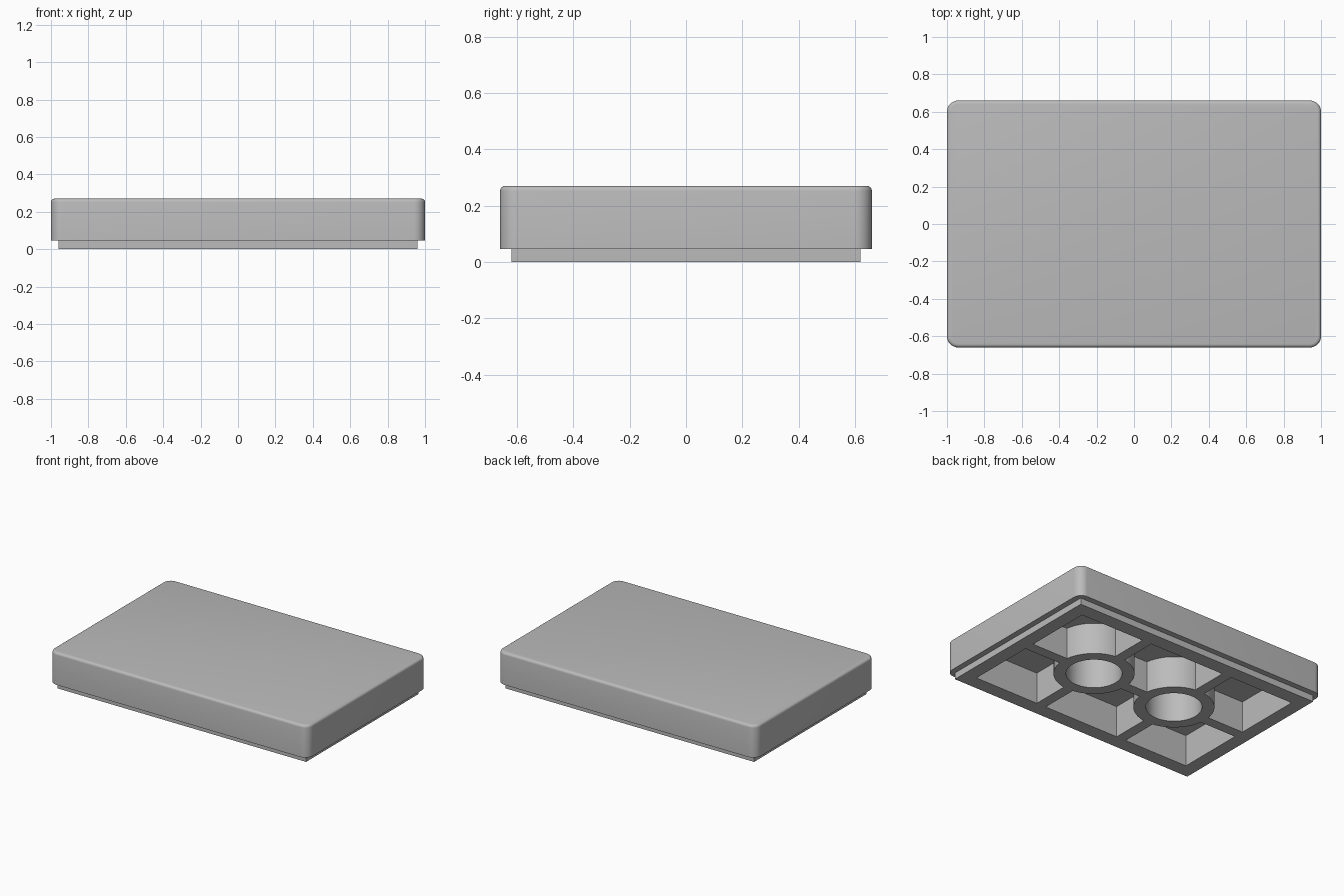
import bpy, bmesh, math

if "Cube" in bpy.data.objects:
    bpy.data.objects.remove(bpy.data.objects["Cube"], do_unlink=True)

# Main dimensions
HALF_X, HALF_Y, TOP = 1.0, 0.66, 0.27
LIP_X, LIP_Y, LIP_TOP = 0.96, 0.62, 0.045
CAVITY_X, CAVITY_Y, CEILING = 0.865, 0.52, 0.22
RING_X, RING_OUT, RING_IN = 0.33, 0.257, 0.178
RIB = 0.037

grey = bpy.data.materials.new("light grey plastic")
grey.use_nodes = True
colour = (0.5, 0.5, 0.5, 1)
grey.diffuse_color = colour
grey.node_tree.nodes["Principled BSDF"].inputs["Base Color"].default_value = colour


def finish(name, bm):
    bmesh.ops.recalc_face_normals(bm, faces=bm.faces)
    mesh = bpy.data.meshes.new(name)
    bm.to_mesh(mesh)
    bm.free()
    obj = bpy.data.objects.new(name, mesh)
    bpy.context.collection.objects.link(obj)
    mesh.materials.append(grey)
    return obj


def box_mesh(x0, x1, y0, y1, z0, z1):
    bm = bmesh.new()
    bmesh.ops.create_cube(bm, size=1)
    for v in bm.verts:
        v.co.x = x1 if v.co.x > 0 else x0
        v.co.y = y1 if v.co.y > 0 else y0
        v.co.z = z1 if v.co.z > 0 else z0
    return bm


def box(name, *bounds):
    return finish(name, box_mesh(*bounds))


def smooth(obj):
    bpy.ops.object.select_all(action="DESELECT")
    obj.select_set(True)
    bpy.context.view_layer.objects.active = obj
    bpy.ops.object.shade_smooth_by_angle(angle=math.radians(35))


def hollow(obj, cutter):
    mod = obj.modifiers.new("cavity", "BOOLEAN")
    mod.operation = "DIFFERENCE"
    mod.solver = "EXACT"
    mod.object = cutter


# Lid with rounded corners and a softened top edge
bm = box_mesh(-HALF_X, HALF_X, -HALF_Y, HALF_Y, LIP_TOP, TOP)
upright = [e for e in bm.edges if abs(e.verts[0].co.z - e.verts[1].co.z) > 0.1]
bmesh.ops.bevel(bm, geom=upright, offset=0.06, segments=8, profile=0.5, affect="EDGES")
rim = [e for e in bm.edges if all(v.co.z > TOP - 0.001 for v in e.verts)]
bmesh.ops.bevel(bm, geom=rim, offset=0.018, segments=4, profile=0.5, affect="EDGES")
lid = finish("lid", bm)
smooth(lid)

# Recessed lip under the lid
lip = box("lip", -LIP_X, LIP_X, -LIP_Y, LIP_Y, 0, LIP_TOP)

# Cavity hollowed out of both
cutter = box("cavity_cutter", -CAVITY_X, CAVITY_X, -CAVITY_Y, CAVITY_Y, -0.1, CEILING)
cutter.hide_render = True
cutter.hide_viewport = True
hollow(lid, cutter)
hollow(lip, cutter)


# Round tubes in the cavity
def tube(name, x):
    bm = bmesh.new()
    profile = [(RING_IN, 0), (RING_OUT, 0), (RING_OUT, CEILING), (RING_IN, CEILING)]
    verts = [bm.verts.new((r, 0, z)) for r, z in profile]
    edges = [bm.edges.new((verts[i], verts[(i + 1) % 4])) for i in range(4)]
    bmesh.ops.spin(bm, geom=verts + edges, axis=(0, 0, 1), cent=(0, 0, 0),
                   angle=math.tau, steps=48, use_merge=True)
    bmesh.ops.remove_doubles(bm, verts=bm.verts, dist=0.0001)
    bmesh.ops.translate(bm, verts=bm.verts, vec=(x, 0, 0))
    smooth(finish(name, bm))


# Ribs run from the walls to the tubes and between the tubes
embed = (RING_OUT + RING_IN) / 2
for side, s in (("left", 1), ("right", -1)):
    tube(side + "_tube", s * RING_X)
    ends = sorted((s * (RING_X + embed), s * CAVITY_X))
    box(side + "_long_rib", *ends, -RIB, RIB, 0, CEILING)
    for part, t in (("back", 1), ("front", -1)):
        ends = sorted((t * embed, t * CAVITY_Y))
        box(f"{side}_{part}_cross_rib", s * RING_X - RIB, s * RING_X + RIB, *ends, 0, CEILING)
gap = RING_X - embed
box("centre_rib", -gap, gap, -RIB, RIB, 0, CEILING)
